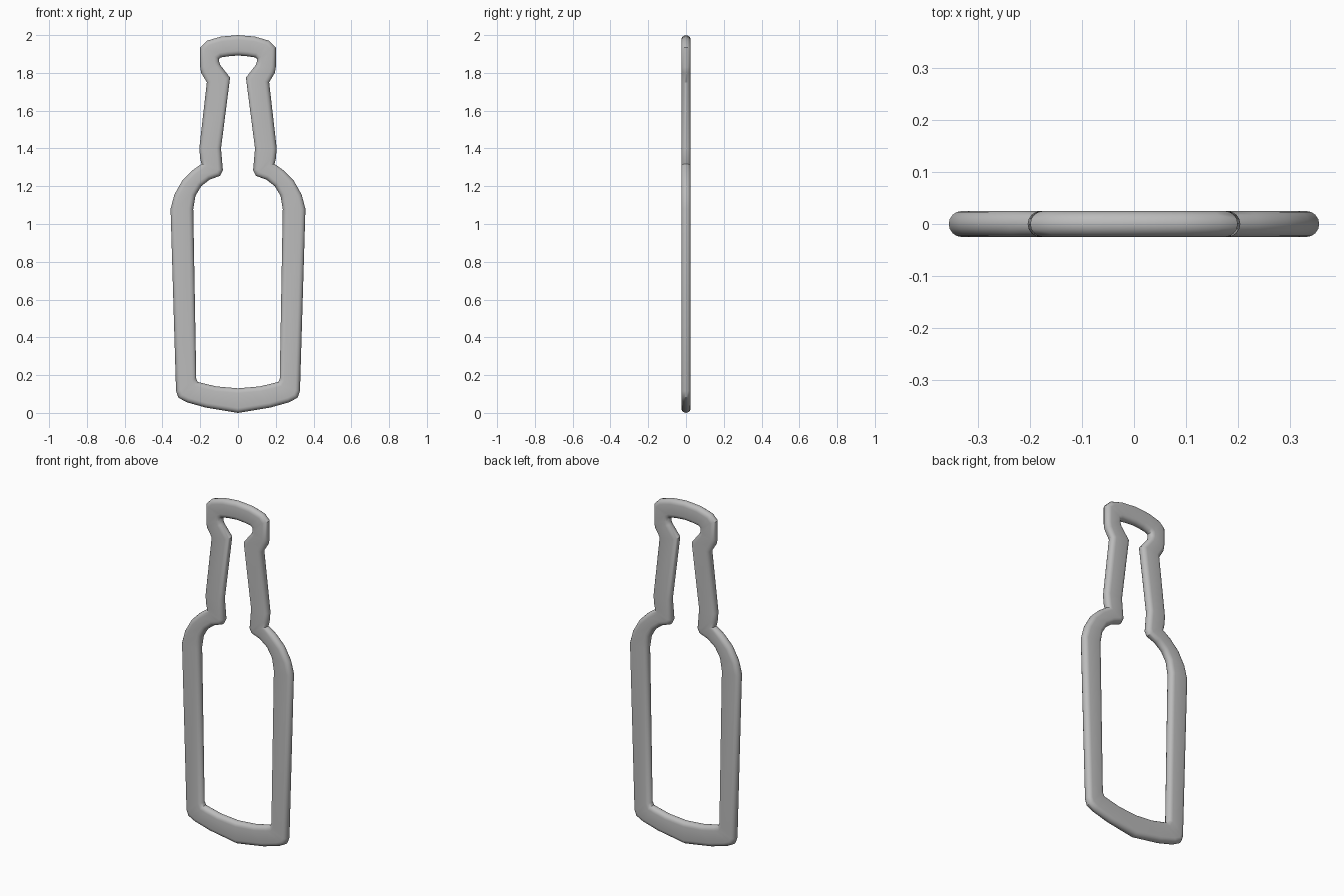
import bpy, math
from mathutils import Vector

if "Cube" in bpy.data.objects:
    bpy.data.objects.remove(bpy.data.objects["Cube"])

# right half of the bottle outline, bottom to top: (outer x, outer z, inner x, inner z)
HALF = [
    (0, 0, 0, .13), (.17, .028, .115, .14), (.27, .056, .19, .158),
    (.315, .08, .213, .164), (.328, .115, .221, .18),
    (.357, 1.08, .237, 1.08), (.337, 1.155, .225, 1.15),
    (.295, 1.23, .195, 1.20), (.24, 1.285, .15, 1.235),
    (.193, 1.318, .095, 1.255), (.20, 1.345, .08, 1.285),
    (.205, 1.40, .09, 1.40), (.165, 1.75, .042, 1.775),
    (.195, 1.80, .095, 1.843), (.20, 1.83, .10, 1.86),
    (.20, 1.935, .10, 1.875), (.165, 1.97, .09, 1.882),
    (.09, 1.992, .05, 1.888), (0, 2.0, 0, 1.892),
]
R = 0.025      # half thickness and edge radius
STEPS = 8      # segments in each half-round edge


def mirrored(half):
    return [Vector(p) for p in half] + [Vector((-x, z)) for x, z in half[-2:0:-1]]


def offset(loop, d):
    """Move a closed counter-clockwise loop inwards by d with mitred corners."""
    out = []
    n = len(loop)
    for i, p in enumerate(loop):
        a = (p - loop[i - 1]).normalized()
        b = (loop[(i + 1) % n] - p).normalized()
        na, nb = Vector((-a.y, a.x)), Vector((-b.y, b.x))
        out.append(p + (na + nb) * (d / max(1 + na.dot(nb), .4)))
    return out


outer = mirrored([(a, b) for a, b, c, d in HALF])
inner = mirrored([(c, d) for a, b, c, d in HALF])

# cross-section: half-round outer edge, flat back, half-round inner edge, flat front
rings = []
for loop, sign in ((outer, 1), (inner, -1)):
    for k in range(STEPS + 1):
        t = sign * (-math.pi / 2 + math.pi * k / STEPS)
        rings.append([(p.x, R * math.sin(t), p.y)
                      for p in offset(loop, sign * R * (1 - math.cos(t)))])

n, m = len(outer), len(rings)
verts = [v for ring in rings for v in ring]
faces = []
for j in range(m):
    k = (j + 1) % m
    for i in range(n):
        h = (i + 1) % n
        faces.append((j * n + i, j * n + h, k * n + h, k * n + i))

mesh = bpy.data.meshes.new("bottle_outline")
mesh.from_pydata(verts, [], faces)
mesh.validate()
frame = bpy.data.objects.new("bottle_outline", mesh)
bpy.context.collection.objects.link(frame)

# single grey colour
grey = bpy.data.materials.new("light grey")
grey.diffuse_color = (0.5, 0.5, 0.5, 1)
grey.use_nodes = True
grey.node_tree.nodes["Principled BSDF"].inputs["Base Color"].default_value = grey.diffuse_color
mesh.materials.append(grey)

bpy.context.view_layer.objects.active = frame
frame.select_set(True)
bpy.ops.object.mode_set(mode='EDIT')
bpy.ops.mesh.select_all(action='SELECT')
bpy.ops.mesh.normals_make_consistent(inside=False)
bpy.ops.object.mode_set(mode='OBJECT')
bpy.ops.object.shade_smooth_by_angle(angle=math.radians(35))
